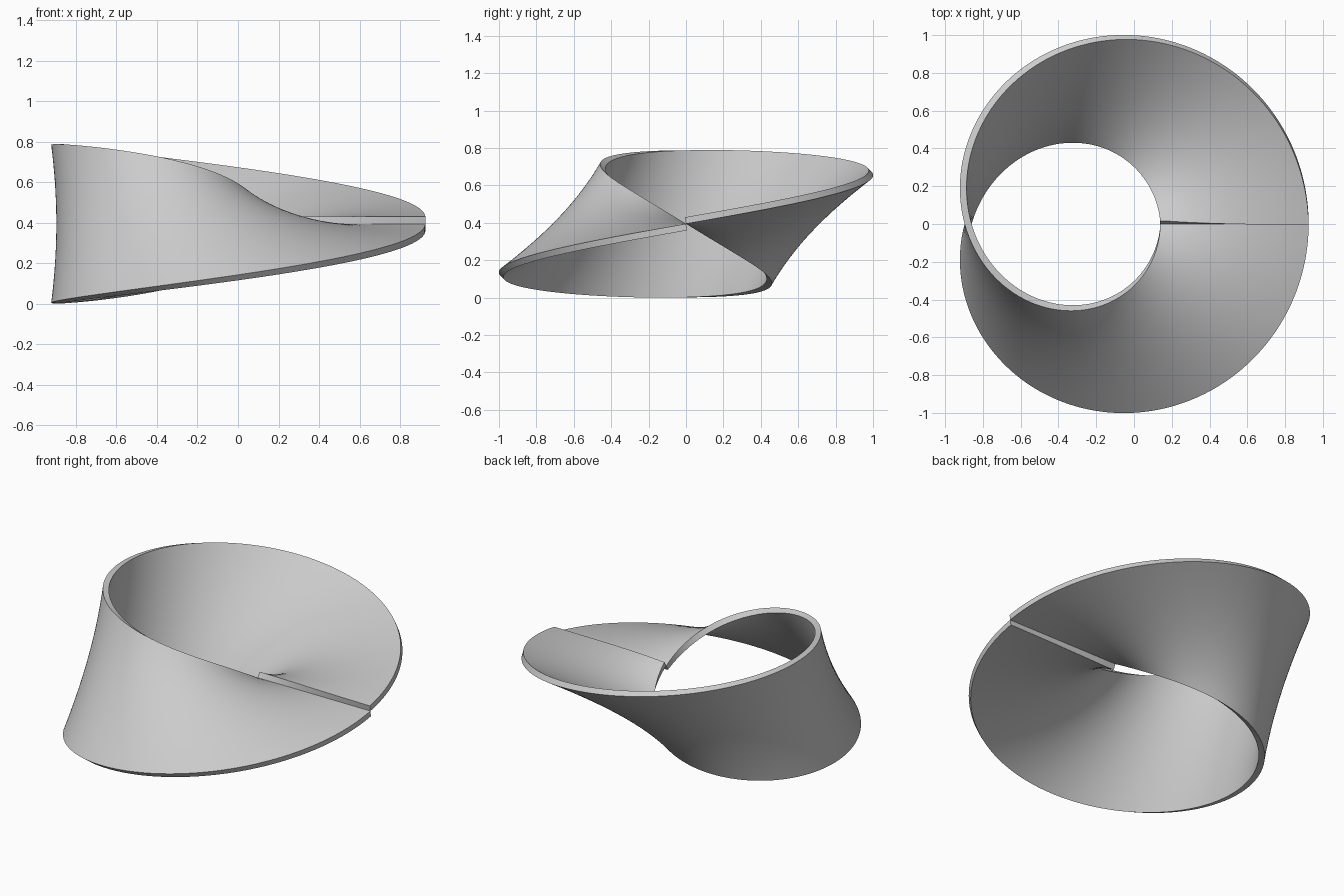
import bpy, bmesh
from math import sin, cos, pi, radians

if "Cube" in bpy.data.objects:
    bpy.data.objects.remove(bpy.data.objects["Cube"])

R, H, THICK = 0.714, 0.393, 0.0355   # ring radius, half width, thickness
CX, CZ = -0.1825, 0.3945             # ring centre
N, M = 360, 24                       # steps around and across


def strip_point(t, w):
    r = R + w * cos(t / 2)
    return (CX + r * cos(t), r * sin(t), CZ + w * sin(t / 2))


# Half-twisted band, left open at the seam
bm = bmesh.new()
rows = [[bm.verts.new(strip_point(2 * pi * i / N, H * (2 * j / M - 1)))
         for j in range(M + 1)] for i in range(N + 1)]
for a, b in zip(rows, rows[1:]):
    for j in range(M):
        bm.faces.new((a[j], a[j + 1], b[j + 1], b[j]))
mesh = bpy.data.meshes.new("twisted_band")
bm.to_mesh(mesh)
bm.free()
band = bpy.data.objects.new("twisted_band", mesh)
bpy.context.collection.objects.link(band)

# Thickness on one side only, which makes the step at the seam
solid = band.modifiers.new("thickness", 'SOLIDIFY')
solid.thickness = THICK
solid.offset = 1
bpy.context.view_layer.objects.active = band
band.select_set(True)
bpy.ops.object.modifier_apply(modifier=solid.name)
bpy.ops.object.shade_smooth_by_angle(angle=radians(30))
